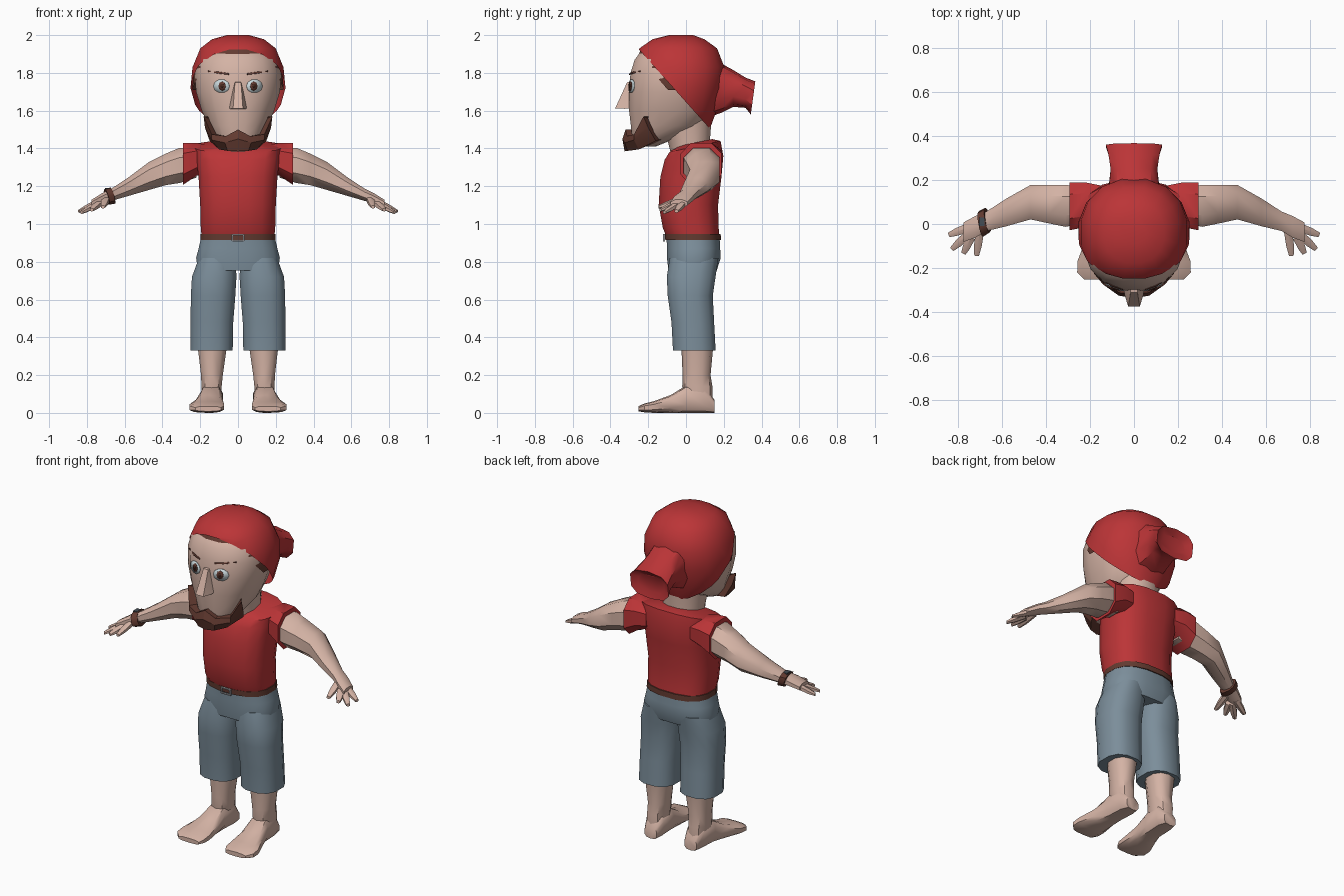
import bpy, bmesh, math
from mathutils import Vector
from mathutils.bvhtree import BVHTree

if "Cube" in bpy.data.objects:
    bpy.data.objects.remove(bpy.data.objects["Cube"])


def material(name, rgb):
    m = bpy.data.materials.new(name)
    m.diffuse_color = (*rgb, 1)
    m.use_nodes = True
    m.node_tree.nodes["Principled BSDF"].inputs["Base Color"].default_value = m.diffuse_color
    return m


SKIN = material("skin", (0.66, 0.45, 0.375))
RED = material("red_cloth", (0.50, 0.035, 0.038))
DENIM = material("blue_grey_cloth", (0.20, 0.27, 0.325))
BROWN = material("brown_hair_and_leather", (0.125, 0.043, 0.03))
WHITE = material("eye_white", (0.60, 0.70, 0.73))
IRIS = material("dark_brown", (0.07, 0.025, 0.015))
METAL = material("metal", (0.38, 0.38, 0.40))
DARK = material("dark_glass", (0.06, 0.075, 0.09))


def finish(name, bm, mat, mirror=False, angle=42):
    bmesh.ops.recalc_face_normals(bm, faces=bm.faces[:])
    me = bpy.data.meshes.new(name)
    bm.to_mesh(me)
    bm.free()
    me.materials.append(mat)
    ob = bpy.data.objects.new(name, me)
    bpy.context.collection.objects.link(ob)
    bpy.ops.object.select_all(action='DESELECT')
    ob.select_set(True)
    bpy.context.view_layer.objects.active = ob
    bpy.ops.object.shade_smooth_by_angle(angle=math.radians(angle))
    if mirror:
        ob.modifiers.new("mirror", 'MIRROR').use_mirror_merge = False
    return ob


def loft(name, rings, mat, n=12, e=2.3, mirror=False, cuts=(), angle=42):
    """Skin rings given as (centre, u, v); cuts are (point, normal), keeping the normal side."""
    bm = bmesh.new()
    loops = []
    for c, u, v in rings:
        loop = []
        for i in range(n):
            a = math.tau * (i + 0.5) / n
            s, t = [math.copysign(abs(f) ** (2 / e), f) for f in (math.cos(a), math.sin(a))]
            loop.append(bm.verts.new(Vector(c) + Vector(u) * s + Vector(v) * t))
        loops.append(loop)
    for a, b in zip(loops, loops[1:]):
        for i in range(n):
            j = (i + 1) % n
            bm.faces.new((a[i], a[j], b[j], b[i]))
    bm.faces.new(loops[0])
    bm.faces.new(loops[-1])
    for co, no in cuts:
        bmesh.ops.bisect_plane(bm, geom=bm.verts[:] + bm.edges[:] + bm.faces[:],
                               plane_co=co, plane_no=no, clear_inner=True)
    return finish(name, bm, mat, mirror, angle)


def level(z, rx, y0, y1, cx=0.0, tilt=0.0):
    return ((cx, (y0 + y1) / 2, z), (rx, 0, 0), (0, (y1 - y0) / 2, tilt))


def across(x, z0, z1, y0, y1):
    return ((x, (y0 + y1) / 2, (z0 + z1) / 2), (0, (y1 - y0) / 2, 0), (0, 0, (z1 - z0) / 2))


def along(y, cx, rx, z0, z1, lean=0.0):
    return ((cx, y, (z0 + z1) / 2), (rx, 0, 0), (0, lean, (z1 - z0) / 2))


def box(name, c, size, mat):
    bm = bmesh.new()
    bmesh.ops.create_cube(bm, size=1)
    for v in bm.verts:
        v.co = Vector(c) + Vector([v.co[i] * size[i] for i in range(3)])
    return finish(name, bm, mat)


# Shirt
loft("shirt", [level(.93, .195, -.105, .18), level(.98, .2, -.125, .175),
               level(1.1, .203, -.147, .172), level(1.25, .212, -.138, .19),
               level(1.35, .225, -.115, .2, tilt=.01), level(1.41, .235, -.09, .185, tilt=.03),
               level(1.43, .13, -.05, .14, tilt=.02)], RED, 16, 2.6)
loft("sleeves", [across(.15, 1.27, 1.42, .0, .18), across(.22, 1.25, 1.435, -.02, .195),
                 across(.292, 1.2, 1.435, -.035, .195)], RED, 8, 2.6, True)

# Arms, hands
loft("arms", [across(.22, 1.24, 1.40, 0, .17), across(.31, 1.21, 1.41, -.02, .185),
              across(.38, 1.20, 1.38, -.005, .183), across(.47, 1.175, 1.335, .015, .183),
              across(.58, 1.145, 1.25, -.015, .12), across(.67, 1.12, 1.19, -.035, .06),
              across(.72, 1.105, 1.165, -.065, .04), across(.775, 1.085, 1.13, -.085, .01)],
     SKIN, 8, 2.2, True)
fingers = [("outer", (.75, -.015, 1.11), (.842, -.05, 1.068)),
           ("middle", (.75, -.045, 1.105), (.828, -.115, 1.062)),
           ("inner", (.74, -.06, 1.105), (.775, -.135, 1.075)),
           ("thumb", (.70, -.03, 1.13), (.715, -.145, 1.09))]
for label, a, b in fingers:
    a, b = Vector(a), Vector(b)
    side = (b - a).cross(Vector((0, 0, 1))).normalized()
    up = Vector((0, 0, 1))
    loft("finger_" + label, [(a, side * .022, up * .02), (a.lerp(b, .6), side * .02, up * .016),
                             (b, side * .012, up * .009)], SKIN, 6, 2.2, True)

# Wrist band with a dial
loft("wrist_band", [((-.665, .018, 1.15), (-.012, 0, .044), (-.01, .056, 0)),
                    ((-.695, .0, 1.143), (-.012, 0, .042), (-.01, .058, 0))], BROWN, 10, 2.3)
box("wrist_dial", (-.692, .01, 1.187), (.026, .04, .009), DARK)

# Trousers
loft("trouser_hips", [level(.755, .215, -.095, .165), level(.82, .225, -.103, .186),
                      level(.87, .212, -.103, .183), level(.93, .198, -.105, .18)], DENIM, 16, 2.5)
loft("trouser_legs", [level(.33, .115, -.072, .16, .14), level(.48, .116, -.08, .152, .138),
                      level(.62, .121, -.1, .145, .132), level(.72, .121, -.105, .16, .126),
                      level(.82, .1, -.09, .175, .11)], DENIM, 12, 2.5, True)

# Belt and buckle
loft("belt", [level(.915, .203, -.112, .187), level(.948, .202, -.114, .186)], BROWN, 16, 2.5)
for s in (-1, 1):
    box("buckle_side", (s * .03, -.117, .927), (.007, .012, .036), METAL)
    box("buckle_bar", (0, -.117, .927 + s * .016), (.06, .012, .006), METAL)

# Shins and feet
loft("shins", [level(.05, .052, 0, .14, .14), level(.14, .056, -.02, .14, .14),
               level(.2, .06, -.018, .13, .138), level(.36, .082, -.025, .145, .136)], SKIN, 10, 2.3, True)
loft("feet", [along(.15, .135, .042, 0, .07), along(.1, .137, .06, 0, .14),
              along(0, .142, .06, 0, .145), along(-.08, .152, .074, 0, .095),
              along(-.17, .165, .095, .0, .062), along(-.22, .166, .095, .003, .05),
              along(-.252, .158, .07, .008, .035)], SKIN, 10, 3, True)

# Neck and head
loft("neck", [level(1.36, .12, -.08, .13), level(1.44, .12, -.1, .13), level(1.56, .13, -.15, .14)], SKIN, 12, 2.2)
head = loft("head", [level(1.41, .07, -.28, -.16), level(1.45, .12, -.288, -.06),
                     level(1.52, .16, -.295, .1), level(1.6, .195, -.305, .135),
                     level(1.7, .226, -.305, .165), level(1.8, .233, -.298, .175),
                     level(1.87, .215, -.275, .165), level(1.93, .17, -.23, .12),
                     level(1.955, .08, -.14, .05)], SKIN, 16, 2.3)

# Nose
bm = bmesh.new()
for p in [(.014, -.28, 1.755), (.016, -.312, 1.75), (.05, -.28, 1.615), (.042, -.325, 1.61), (.026, -.375, 1.612)]:
    for s in (-1, 1):
        bm.verts.new((p[0] * s, p[1], p[2]))
bmesh.ops.convex_hull(bm, input=bm.verts[:])
finish("nose", bm, SKIN, angle=25)

# Eyes and eyebrows, laid onto the face
tree = BVHTree.FromPolygons([v.co.copy() for v in head.data.vertices],
                            [p.vertices[:] for p in head.data.polygons])


def decal(name, pts, mat, lift):
    bm = bmesh.new()
    mid = (sum(p[0] for p in pts) / len(pts), sum(p[1] for p in pts) / len(pts))
    vs = []
    for x, z in [mid] + list(pts):
        hit = tree.ray_cast(Vector((x, -1, z)), Vector((0, 1, 0)))[0]
        vs.append(bm.verts.new((x, hit.y - lift, z)))
    for i in range(1, len(vs)):
        bm.faces.new((vs[0], vs[i], vs[i % (len(vs) - 1) + 1]))
    bmesh.ops.recalc_face_normals(bm, faces=bm.faces[:])
    if sum(f.normal.y for f in bm.faces) > 0:
        bmesh.ops.reverse_faces(bm, faces=bm.faces[:])
    ob = finish(name, bm, mat, True)
    solid = ob.modifiers.new("thickness", 'SOLIDIFY')
    solid.thickness = 0.004
    return ob


def oval(cx, cz, rx, rz, n=10):
    return [(cx + rx * math.cos(math.tau * i / n), cz + rz * math.sin(math.tau * i / n)) for i in range(n)]


decal("eye_whites", oval(.088, 1.73, .043, .036), WHITE, .005)
decal("irises", oval(.085, 1.73, .019, .025, 8), BROWN, .009)
decal("pupils", oval(.085, 1.732, .008, .011, 8), IRIS, .012)
decal("eyebrows", [(.05, 1.79), (.10, 1.796), (.16, 1.806), (.16, 1.812), (.10, 1.806), (.05, 1.798)], BROWN, .006)

# Beard: columns from chin to cheek, each running from inner top edge to under the jaw
columns = [[(0, -.32, 1.50), (0, -.337, 1.45), (0, -.325, 1.385)],
           [(.065, -.312, 1.465), (.07, -.325, 1.43), (.055, -.31, 1.387)],
           [(.14, -.275, 1.475), (.14, -.275, 1.445), (.10, -.25, 1.395)],
           [(.182, -.225, 1.57), (.175, -.2, 1.51), (.15, -.16, 1.44)],
           [(.13, -.18, 1.56), (.12, -.16, 1.5), (.09, -.13, 1.45)]]
bm = bmesh.new()
grid = []
for col in columns:
    t, b = col[0], col[-1]
    full = [(t[0] * .75, t[1] + .06, t[2])] + col + [(b[0] * .6, max(b[1], -.2) + .04, 1.45)]
    grid.append([bm.verts.new(p) for p in full])
for a, b in zip(grid, grid[1:]):
    for i in range(len(a) - 1):
        bm.faces.new((a[i], a[i + 1], b[i + 1], b[i]))
bmesh.ops.recalc_face_normals(bm, faces=bm.faces[:])
geo = bmesh.ops.duplicate(bm, geom=bm.verts[:] + bm.edges[:] + bm.faces[:])["geom"]
for v in geo:
    if isinstance(v, bmesh.types.BMVert):
        v.co.x *= -1
bmesh.ops.remove_doubles(bm, verts=bm.verts[:], dist=.0005)
finish("beard", bm, BROWN, angle=28)

# Cap, hair rim beneath it, and hanging cap tail
SLOPE = (0, .425, .38)
dome = [(1.46, .10, -.06, .11), (1.52, .16, -.15, .135), (1.60, .222, -.23, .165),
        (1.72, .256, -.285, .198), (1.83, .245, -.285, .208), (1.93, .203, -.25, .168),
        (1.978, .14, -.18, .10), (2.0, .06, -.09, .04)]
loft("cap", [level(*r) for r in dome], RED, 16, 2.2, cuts=[((0, -.25, 1.925), SLOPE)])
loft("hair_rim", [level(z, rx - .01, y0 + .008, y1 - .012) for z, rx, y0, y1 in dome[2:-1]], BROWN, 16, 2.2,
     cuts=[((0, -.265, 1.9), SLOPE), ((0, 0, 1.71), (0, 0, 1))])
loft("cap_tail", [along(.08, 0, .14, 1.55, 1.88), along(.17, 0, .118, 1.59, 1.87, -.02),
                  along(.25, 0, .11, 1.62, 1.815), along(.315, 0, .12, 1.615, 1.775),
                  along(.355, 0, .132, 1.58, 1.755, .012), along(.335, 0, .09, 1.62, 1.72)],
     RED, 10, 2.8)
